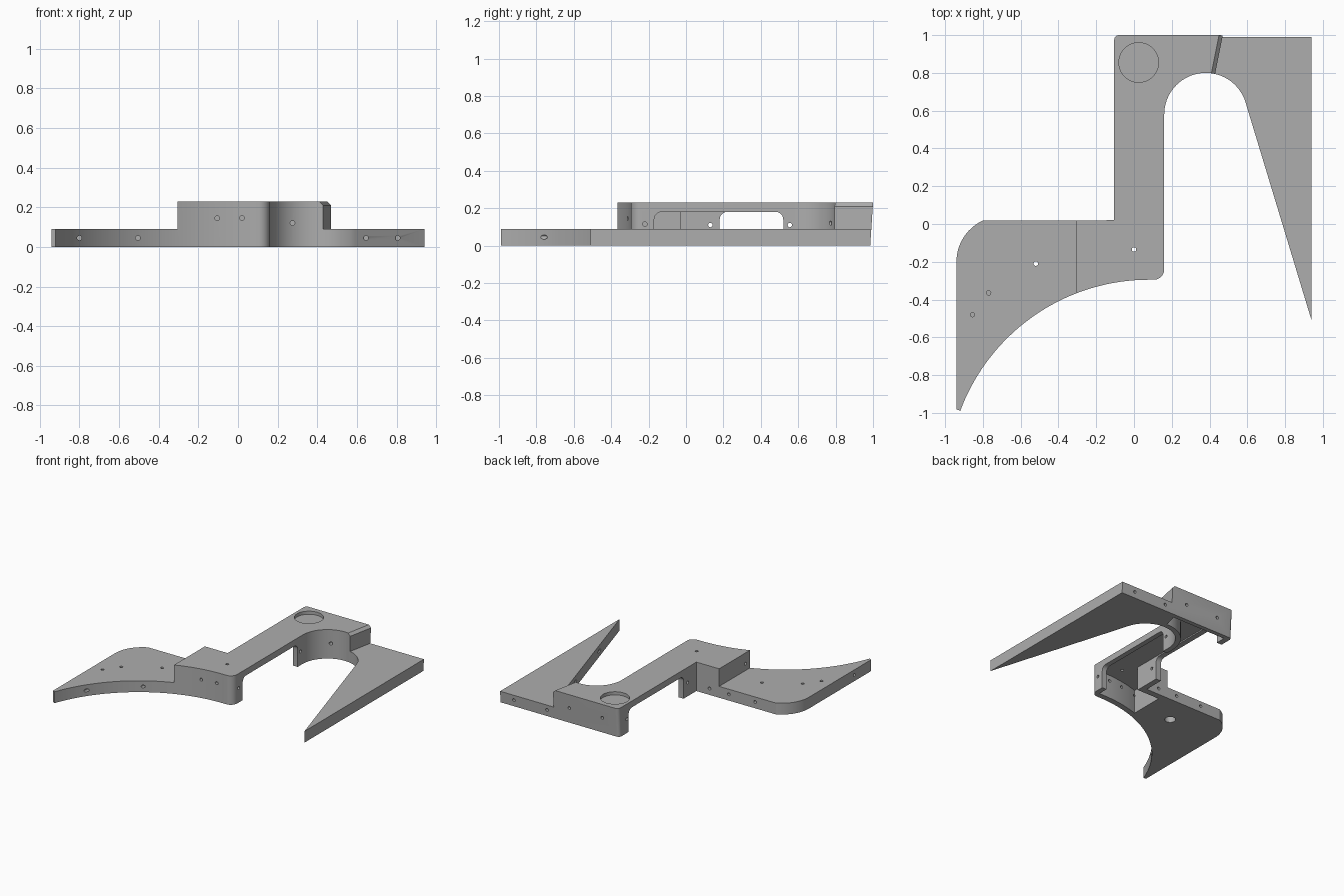
import bpy, bmesh, math
from mathutils import Vector, Matrix

if "Cube" in bpy.data.objects:
    bpy.data.objects.remove(bpy.data.objects["Cube"])

grey = bpy.data.materials.new("plain_grey")
grey.diffuse_color = (0.42, 0.42, 0.42, 1)
grey.use_nodes = True
grey.node_tree.nodes["Principled BSDF"].inputs["Base Color"].default_value = grey.diffuse_color


def arc(cx, cy, r, a0, a1, n):
    """Points on a circular arc, angles in degrees."""
    angles = [math.radians(a0 + (a1 - a0) * i / n) for i in range(n + 1)]
    return [(cx + r * math.cos(a), cy + r * math.sin(a)) for a in angles]


def make(name, bm):
    bmesh.ops.recalc_face_normals(bm, faces=bm.faces)
    mesh = bpy.data.meshes.new(name)
    bm.to_mesh(mesh)
    bm.free()
    mesh.materials.append(grey)
    ob = bpy.data.objects.new(name, mesh)
    bpy.context.collection.objects.link(ob)
    return ob


def prism(name, outline, lo, hi, axis="z"):
    """Extrude an outline along z, or a (y, z) outline along x."""
    bm = bmesh.new()
    place = (lambda a, b: (a, b, lo)) if axis == "z" else (lambda a, b: (lo, a, b))
    face = bm.faces.new([bm.verts.new(place(a, b)) for a, b in outline])
    new = bmesh.ops.extrude_face_region(bm, geom=[face])["geom"]
    move = Vector((0, 0, hi - lo)) if axis == "z" else Vector((hi - lo, 0, 0))
    bmesh.ops.translate(bm, vec=move, verts=[v for v in new if isinstance(v, bmesh.types.BMVert)])
    return make(name, bm)


def cut(target, cutter):
    mod = target.modifiers.new("cut", "BOOLEAN")
    mod.operation, mod.solver, mod.object = "DIFFERENCE", "EXACT", cutter
    bpy.context.view_layer.objects.active = target
    bpy.ops.object.modifier_apply(modifier=mod.name)
    bpy.data.objects.remove(cutter)


LOW, TALL, ROOF = 0.09, 0.23, 0.19
R = 1.067                       # large sweep under the wing
CY = -0.295 - R


def sweep(x0, x1, r, n):
    a0, a1 = [math.degrees(math.acos((x - 0.08) / r)) for x in (x0, x1)]
    return arc(0.08, CY, r, a0, a1, n)


# Full bracket: wing, upright arm, arch and pointed spike
outline = (arc(0.105, -0.24, 0.055, 0, -90, 8)
           + sweep(0.08, -0.92, R, 36)
           + [(-0.94, -0.98)]
           + arc(-0.70, -0.20, 0.24, 180, 115, 12)
           + [(-0.105, 0.02)]
           + arc(-0.080, 0.975, 0.025, 180, 90, 5)
           + [(0.94, 1.0), (0.94, -0.51)]
           + arc(0.38, 0.58, 0.22, 17, 180, 32))
body = prism("bracket", outline, 0, TALL)

# Slight draft on the back face
for v in body.data.vertices:
    if v.co.y > 0.9 and v.co.z < 0.01:
        v.co.y -= 0.015

# Lower the wing and the spike to plate height
cut(body, prism("wing_step", [(-1.2, -1.2), (-0.305, -1.2), (-0.305, 0.3), (-1.2, 0.3)], LOW, 0.4))
cut(body, prism("spike_step", [(0.41, 0.7), (0.49, 1.1), (1.2, 1.1), (1.2, -0.8), (0.41, -0.8)], LOW, 0.4))

# Chamfer along the top of the slanted step
bm = bmesh.new()
for x, y in ((0.41, 0.7), (0.49, 1.1)):
    for dx, z in ((-0.04, 0.25), (0.02, 0.19), (0.04, 0.27)):
        bm.verts.new((x + dx, y, z))
bmesh.ops.convex_hull(bm, input=bm.verts)
cut(body, make("chamfer", bm))

# Hollow underside following the outer walls
pocket = ([(0.12, -0.25)] + sweep(0.08, -0.26, R + 0.045, 14)
          + [(-0.26, -0.03), (-0.06, -0.03), (-0.06, 0.95), (0.42, 0.95), (0.39, 0.84)]
          + arc(0.38, 0.58, 0.26, 90, 180, 18))
cut(body, prism("pocket", pocket, -0.1, ROOF))


# Open windows in both side walls of the arm
def window(y0, y1, x0, x1):
    r, top = 0.04, 0.18
    shape = ([(y0, -0.1), (y1, -0.1)] + arc(y1 - r, top - r, r, 0, 90, 6)
             + arc(y0 + r, top - r, r, 90, 180, 6))
    cut(body, prism("window", shape, x0, x1, "x"))


window(-0.17, 0.52, 0.08, 0.20)
window(0.18, 0.87, -0.15, -0.035)

# Round recess on top and counterbore beneath the wing
cut(body, prism("top_recess", arc(0.025, 0.855, 0.105, 0, 350, 35), TALL - 0.025, 0.4))
cut(body, prism("counterbore", arc(-0.52, -0.21, 0.04, 0, 345, 23), -0.1, 0.06))

# Small drilled holes: centre, direction, length
X, Y, Z = Vector((1, 0, 0)), Vector((0, 1, 0)), Vector((0, 0, 1))
holes = [((x, y, z), Z, 0.12) for x, y, z in
         ((0, -0.135, TALL), (-0.52, -0.21, LOW), (-0.77, -0.365, LOW), (-0.855, -0.48, LOW))]
holes += [((x, 1.0, z), Y, 0.14) for x, z in ((0.82, 0.05), (0.53, 0.05), (0.33, 0.12), (0.04, 0.12))]
holes += [((x, 0.02, 0.05), Y, 0.12) for x in (-0.22, -0.39, -0.62)]
holes += [((x, y, z), Y, 0.14) for x, y, z in
          ((-0.8, -0.76, 0.045), (-0.505, -0.475, 0.045), (-0.105, -0.31, 0.145),
           (0.02, -0.297, 0.145), (0.275, 0.79, 0.12))]
holes += [((x, 0.645 - (x - 0.59) / 0.303, 0.045), Y, 0.12) for x in (0.645, 0.805)]
holes += [((x, y, z), X, 0.14) for x, y, z in
          ((0.16, -0.22, 0.115), (-0.105, 0.13, 0.11), (-0.105, 0.89, 0.11),
           (0.16, 0.555, 0.11), (-0.94, -0.77, 0.05), (-0.305, -0.31, 0.145))]
bm = bmesh.new()
for centre, axis, length in holes:
    turn = Z.rotation_difference(axis).to_matrix().to_4x4()
    bmesh.ops.create_cone(bm, cap_ends=True, segments=12, radius1=0.012, radius2=0.012,
                          depth=length, matrix=Matrix.Translation(centre) @ turn)
cut(body, make("drill", bm))

# Smooth the curved walls, keep the edges crisp
bpy.ops.object.select_all(action="DESELECT")
body.select_set(True)
bpy.context.view_layer.objects.active = body
bpy.ops.object.shade_smooth_by_angle(angle=math.radians(25))
